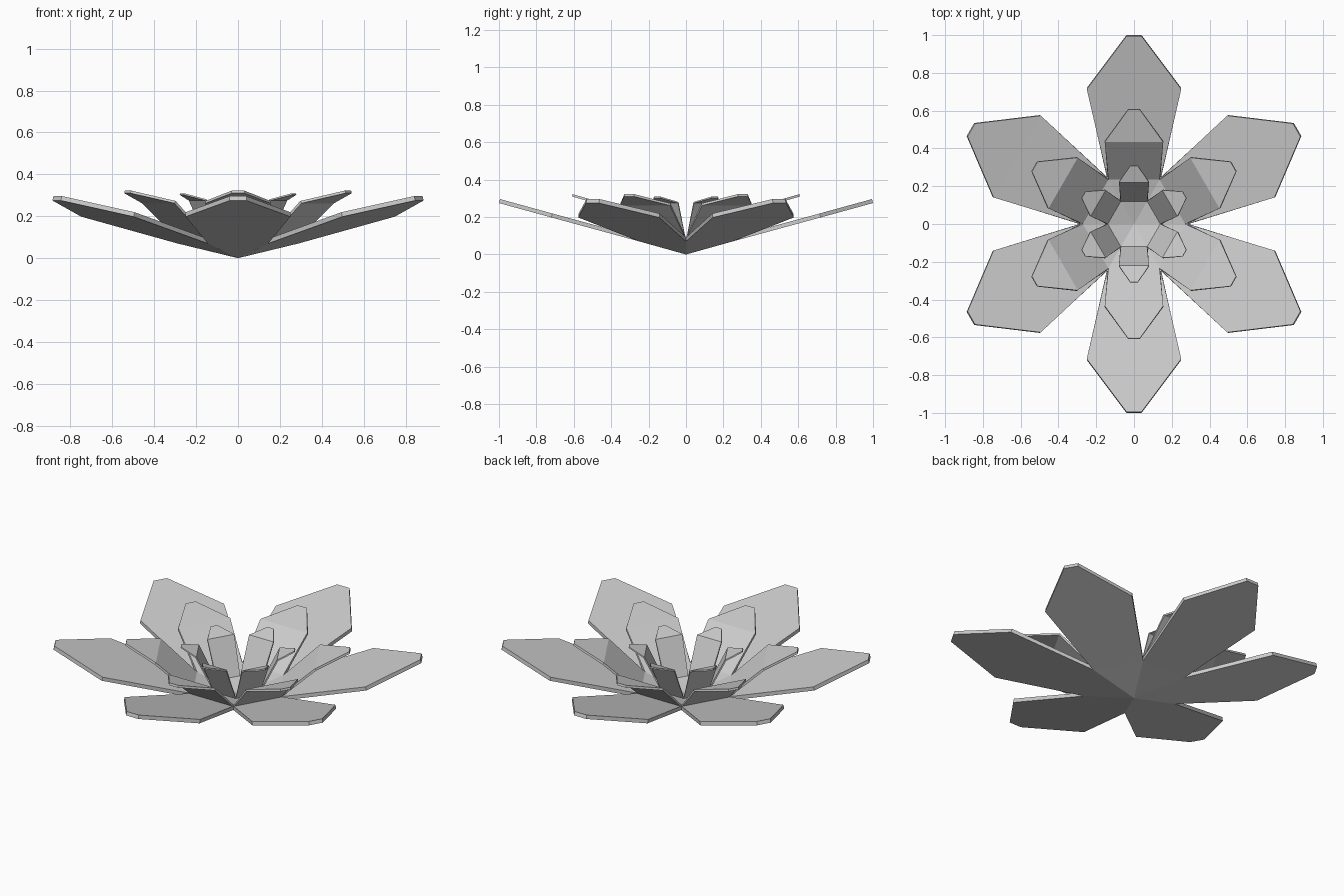
import bpy, bmesh
from math import sin, cos, radians

if "Cube" in bpy.data.objects:
    bpy.data.objects.remove(bpy.data.objects["Cube"])

def petal_ring(name, profile, thickness):
    """Six petals sharing a pointed base; profile = (distance out, half width, height)."""
    bm = bmesh.new()
    base = bm.verts.new((0, 0, profile[0][2]))

    def point(k, along, side, z):
        a = radians(30 + 60 * k)
        return bm.verts.new((along * cos(a) - side * sin(a),
                             along * sin(a) + side * cos(a), z))

    # neighbouring petals share the valley corners
    d, w, z = profile[1]
    valley = [point(k, d, -d * 0.57735, z) for k in range(6)]
    for k in range(6):
        left, right = valley[k], valley[(k + 1) % 6]
        bm.faces.new((base, left, right))
        for d, w, z in profile[2:]:
            a, b = point(k, d, -w, z), point(k, d, w, z)
            bm.faces.new((left, a, b, right))
            left, right = a, b
    bmesh.ops.recalc_face_normals(bm, faces=bm.faces)
    if sum(f.normal.z for f in bm.faces) < 0:
        bmesh.ops.reverse_faces(bm, faces=bm.faces)
    mesh = bpy.data.meshes.new(name)
    bm.to_mesh(mesh)
    bm.free()
    obj = bpy.data.objects.new(name, mesh)
    bpy.context.collection.objects.link(obj)
    # petal thickness grows upward from the underside
    mod = obj.modifiers.new("thickness", 'SOLIDIFY')
    mod.thickness = thickness
    mod.offset = 1
    return obj

# wide, nearly flat outer petals
petal_ring("outer_petals", [(0, 0, 0), (0.25, 0, 0.07), (0.72, 0.25, 0.198), (1.0, 0.04, 0.275)], 0.022)
# middle petals rise, then bend outward
petal_ring("middle_petals", [(0, 0, 0.012), (0.24, 0, 0.08), (0.44, 0.155, 0.262), (0.61, 0.03, 0.31)], 0.013)
# small steep inner petals
petal_ring("inner_petals", [(0, 0, 0.03), (0.125, 0, 0.07), (0.225, 0.08, 0.275), (0.31, 0.02, 0.302)], 0.008)
